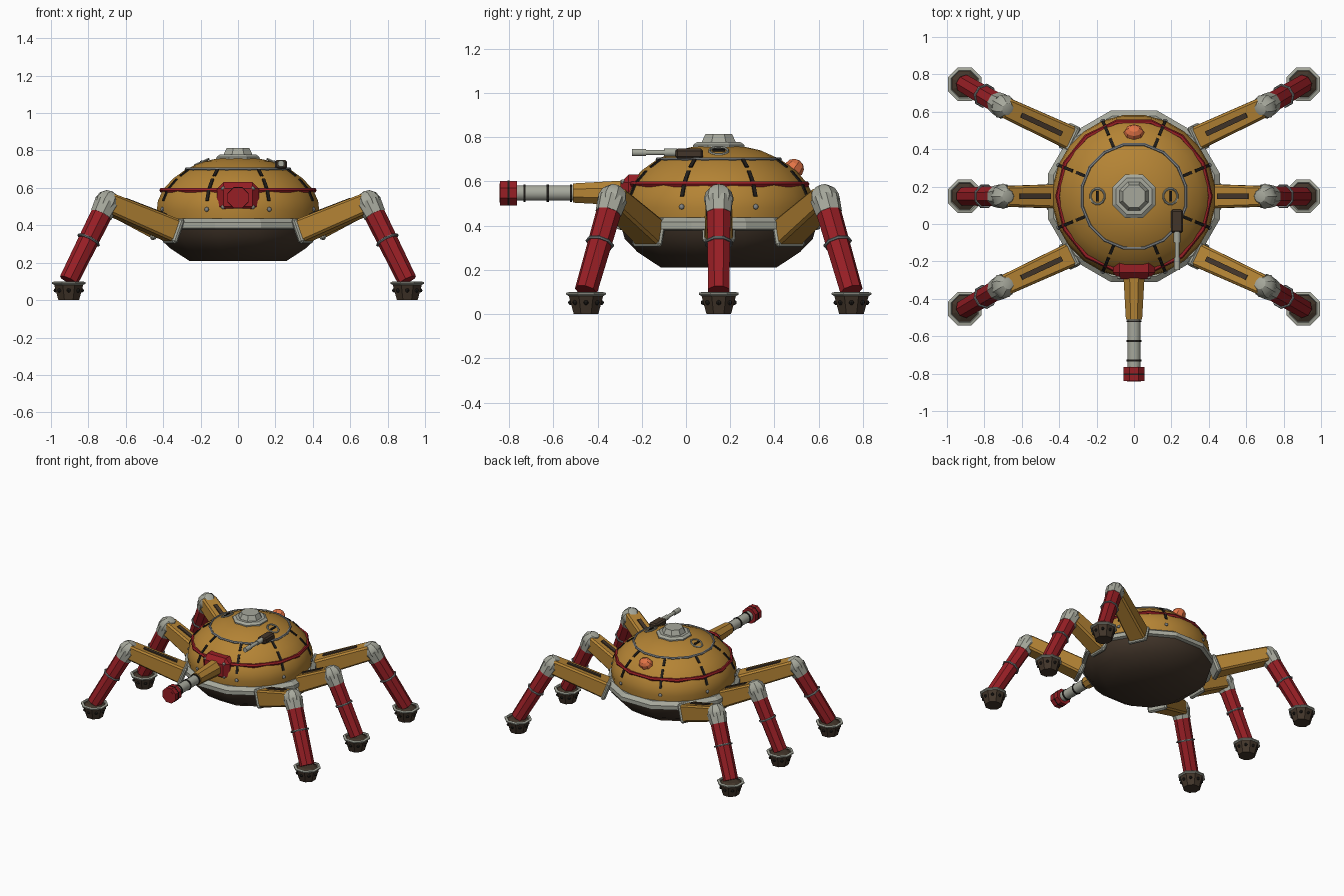
import bpy, bmesh, math
from mathutils import Vector, Matrix

cube = bpy.data.objects.get("Cube")
if cube:
    bpy.data.objects.remove(cube, do_unlink=True)

CY = 0.148  # body centre on the y axis


def material(name, rgb):
    m = bpy.data.materials.new(name)
    m.use_nodes = True
    m.diffuse_color = (*rgb, 1)
    m.node_tree.nodes["Principled BSDF"].inputs["Base Color"].default_value = (*rgb, 1)
    return m


MUSTARD = material("mustard paint", (0.46, 0.23, 0.035))
RED = material("red paint", (0.31, 0.013, 0.018))
GREY = material("pale grey metal", (0.38, 0.39, 0.33))
STEEL = material("steel trim", (0.22, 0.23, 0.23))
BROWN = material("dark brown metal", (0.055, 0.036, 0.023))
BLACK = material("black rubber", (0.014, 0.012, 0.010))
ORANGE = material("orange lamp", (0.75, 0.17, 0.06))


def finish(name, bm, mat, smooth=None):
    bmesh.ops.recalc_face_normals(bm, faces=bm.faces)
    me = bpy.data.meshes.new(name)
    bm.to_mesh(me)
    bm.free()
    me.materials.append(mat)
    ob = bpy.data.objects.new(name, me)
    bpy.context.collection.objects.link(ob)
    if smooth:
        bpy.ops.object.select_all(action="DESELECT")
        ob.select_set(True)
        bpy.context.view_layer.objects.active = ob
        bpy.ops.object.shade_smooth_by_angle(angle=math.radians(smooth))
    return ob


def frame(origin, z_dir, up=Vector((0, 0, 1))):
    """Matrix whose z runs along z_dir and whose y is as near up as possible."""
    z = Vector(z_dir).normalized()
    x = up.cross(z)
    x = x.normalized() if x.length > 1e-4 else Vector((1, 0, 0))
    m = Matrix((x, z.cross(x), z)).transposed().to_4x4()
    m.translation = origin
    return m


def lathe(name, profile, n, mat, matrix, smooth=None, turn=0.5, close=False):
    """Revolve (radius, height) points about the matrix's z axis."""
    bm = bmesh.new()
    rings = []
    for r, h in profile:
        angles = [math.tau * (i + turn) / n for i in range(n)]
        rings.append([bm.verts.new(matrix @ Vector((r * math.cos(a), r * math.sin(a), h)))
                      for a in angles])
    pairs = list(zip(rings, rings[1:]))
    if close:
        pairs.append((rings[-1], rings[0]))
    for lo, hi in pairs:
        for i in range(n):
            j = (i + 1) % n
            bm.faces.new((lo[i], lo[j], hi[j], hi[i]))
    if not close:
        bm.faces.new(rings[0])
        bm.faces.new(rings[-1])
    return finish(name, bm, mat, smooth)


def rod(name, a, b, r1, r2, n, mat, smooth=None):
    a, b = Vector(a), Vector(b)
    return lathe(name, [(r1, 0), (r2, (b - a).length)], n, mat, frame(a, b - a), smooth)


def hoop(name, r, thick, n, mat, matrix, turn=0.5):
    section = [(r + thick * math.cos(k * math.tau / 6), thick * math.sin(k * math.tau / 6))
               for k in range(6)]
    return lathe(name, section, n, mat, matrix, 50, turn, close=True)


def block(name, size, mat, matrix, bevel=0, taper=1):
    bm = bmesh.new()
    bmesh.ops.create_cube(bm, size=1)
    for v in bm.verts:
        k = taper if v.co.z > 0 else 1
        v.co = Vector((v.co.x * size[0] * k, v.co.y * size[1] * k, v.co.z * size[2]))
    if bevel:
        bmesh.ops.bevel(bm, geom=bm.edges[:], offset=bevel, segments=1, affect="EDGES")
    bm.transform(matrix)
    return finish(name, bm, mat)


def ball(name, size, mat, matrix, seg=8, rings=6, smooth=None):
    bm = bmesh.new()
    bmesh.ops.create_uvsphere(bm, u_segments=seg, v_segments=rings, radius=1)
    bm.transform(matrix @ Matrix.Diagonal((*size, 1)))
    return finish(name, bm, mat, smooth)


# Body: hull, rim, dome and cap
UP = Matrix.Translation((0, CY, 0))
DOME = [(0.43, 0.42), (0.438, 0.48), (0.432, 0.53), (0.405, 0.59), (0.35, 0.65),
        (0.28, 0.70), (0.19, 0.74), (0.10, 0.76)]
lathe("hull", [(0.27, 0.21), (0.38, 0.28), (0.44, 0.34), (0.455, 0.39)], 12, BROWN, UP, 40)
lathe("rim", [(0.44, 0.375), (0.475, 0.385), (0.475, 0.415), (0.445, 0.437), (0.41, 0.437)],
      12, GREY, UP)
lathe("dome", DOME, 24, MUSTARD, UP, 45)
lathe("cap_base", [(0.125, 0.745), (0.125, 0.765), (0.105, 0.778), (0.06, 0.778)], 8, GREY, UP)
lathe("cap", [(0.085, 0.775), (0.065, 0.813)], 8, GREY, UP)
hoop("red_band", 0.407, 0.014, 14, RED, UP @ Matrix.Translation((0, 0, 0.587)), 0)
hoop("steel_band", 0.282, 0.009, 16, STEEL, UP @ Matrix.Translation((0, 0, 0.70)))


def on_dome(z, angle):
    """Frame on the dome surface, z outward and y running up the slope."""
    for (r0, z0), (r1, z1) in zip(DOME, DOME[1:]):
        if z0 <= z <= z1:
            r = r0 + (r1 - r0) * (z - z0) / (z1 - z0)
            n = Vector(((z1 - z0) * math.cos(angle), (z1 - z0) * math.sin(angle), r0 - r1))
            return frame((r * math.cos(angle), CY + r * math.sin(angle), z), n)


# Panel seams and rivets repeat around the dome, rivets also around the rim
for i in range(8):
    a = math.tau * (i + 0.5) / 8
    for z, length in ((0.558, 0.06), (0.62, 0.07), (0.68, 0.06)):
        block(f"seam_{i}", (0.017, length, 0.012), BLACK, on_dome(z, a))
    ball(f"rivet_{i}", (0.013, 0.013, 0.010), STEEL, on_dome(0.485, a))

# Roof hatches
for side, a in (("left", 0), ("right", math.pi)):
    m = on_dome(0.738, a)
    hoop(f"{side}_hatch_ring", 0.042, 0.006, 12, GREY, m)
    block(f"{side}_hatch_slot", (0.055, 0.012, 0.016), BLACK, m)

# Rear lamp
ball("rear_lamp", (0.055, 0.045, 0.045), ORANGE, on_dome(0.657, math.pi / 2), 8, 6)

# Main gun
block("gun_mount", (0.225, 0.165, 0.16), RED, frame((0, -0.215, 0.548), (0, -1, 0)), 0.035)
for x in (-1, 1):
    for z in (-1, 1):
        ball("mount_bolt", (0.011, 0.011, 0.011), GREY,
             Matrix.Translation((x * 0.08, -0.285, 0.548 + z * 0.05)))
GZ = 0.547
rod("gun_sleeve", (0, -0.25, GZ), (0, -0.51, GZ), 0.063, 0.047, 8, MUSTARD, 30)
rod("gun_barrel", (0, -0.50, GZ), (0, -0.78, GZ), 0.036, 0.036, 12, GREY, 40)
rod("gun_muzzle", (0, -0.765, GZ), (0, -0.84, GZ), 0.06, 0.06, 8, RED)
rod("gun_bore", (0, -0.83, GZ), (0, -0.842, GZ), 0.042, 0.042, 6, RED)
for y in (-0.52, -0.625, -0.73):
    rod("barrel_ring", (0, y + 0.005, GZ), (0, y - 0.005, GZ), 0.041, 0.041, 12, BLACK)
rod("muzzle_ring", (0, -0.798, GZ), (0, -0.806, GZ), 0.062, 0.062, 8, BLACK)

# Small roof gun
block("small_gun_body", (0.066, 0.046, 0.125), BROWN, frame((0.23, 0.015, 0.725), (0, -1, 0)), 0.01)
rod("small_gun_post", (0.23, 0.03, 0.66), (0.23, 0.03, 0.72), 0.03, 0.022, 8, BROWN)
rod("small_gun_barrel", (0.23, -0.04, 0.73), (0.23, -0.19, 0.73), 0.013, 0.013, 8, GREY, 50)
rod("small_gun_jacket", (0.23, -0.04, 0.73), (0.23, -0.10, 0.73), 0.019, 0.019, 8, GREY, 50)
rod("small_gun_tip", (0.23, -0.18, 0.73), (0.23, -0.245, 0.73), 0.018, 0.018, 8, GREY, 50)


# Legs: one builder mirrored to six places
def leg(name, hip, knee, foot):
    hip, knee, foot = Vector(hip), Vector(knee), Vector(foot)
    d = knee - hip
    m = frame((hip + knee) / 2, d)
    block(name + "_thigh", (0.128, 0.125, d.length), MUSTARD, m, 0.012, 0.86)
    block(name + "_hip_collar", (0.145, 0.14, 0.035), GREY, frame(hip, d), 0.012)
    top = m @ Matrix.Translation((0, 0.060, -0.01))
    block(name + "_slot", (0.028, 0.014, d.length * 0.6), BROWN, top @ Matrix.Rotation(0.03, 4, "X"))
    # Knee joint with a side seam
    shin = (foot + Vector((0, 0, 0.105))) - knee
    ball(name + "_knee", (0.068, 0.068, 0.068), GREY, frame(knee, shin), 8, 6, 30)
    u = shin.normalized()
    rod(name + "_knee_sleeve", knee, knee + u * 0.075, 0.068, 0.06, 8, GREY)
    # Shin and ring
    rod(name + "_shin", knee + u * 0.03, knee + shin, 0.058, 0.052, 8, RED, 30)
    hoop(name + "_shin_ring", 0.06, 0.007, 8, STEEL, frame(knee + shin * 0.48, shin))
    # Foot with bolts
    base = Matrix.Translation(foot)
    lathe(name + "_foot", [(0.06, 0), (0.085, 0.085)], 8, BROWN, base)
    lathe(name + "_foot_rim", [(0.086, 0.082), (0.097, 0.088), (0.097, 0.096), (0.08, 0.1),
                               (0.075, 0.093)], 8, GREY, base, close=True)
    lathe(name + "_foot_top", [(0.08, 0.085), (0.05, 0.1)], 8, BROWN, base)
    for i in range(8):
        a = math.tau * i / 8
        ball(name + "_foot_bolt", (0.011, 0.011, 0.011), BLACK,
             base @ Matrix.Translation((0.07 * math.cos(a), 0.07 * math.sin(a), 0.052)))


for side, sx in (("left", 1), ("right", -1)):
    leg(side + "_middle_leg", (sx * 0.43, CY, 0.385), (sx * 0.70, CY, 0.52), (sx * 0.905, CY, 0))
    for end, sy in (("front", -1), ("back", 1)):
        leg(f"{side}_{end}_leg", (sx * 0.345, CY + sy * 0.315, 0.37),
            (sx * 0.70, CY + sy * 0.48, 0.52), (sx * 0.905, CY + sy * 0.60, 0))
